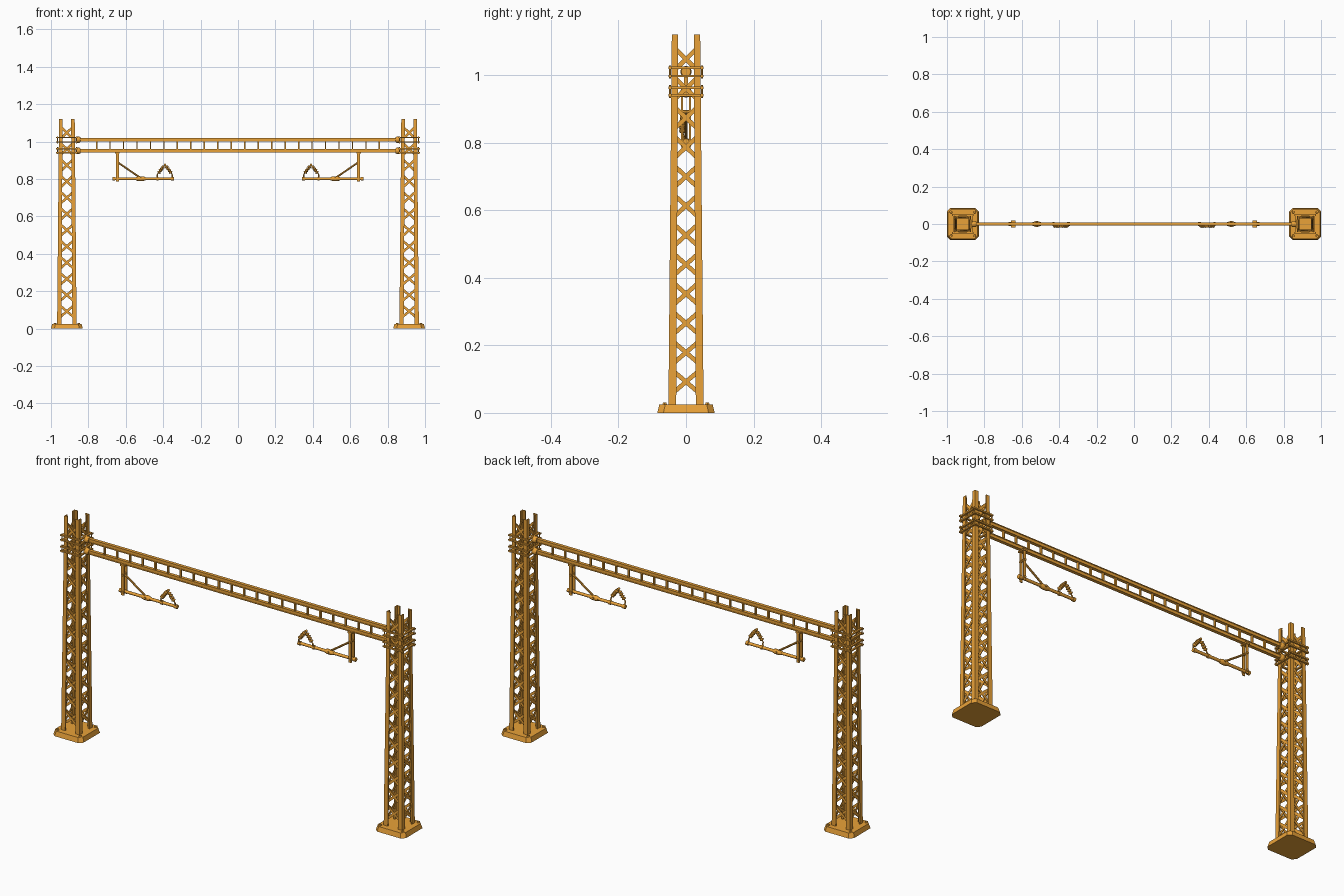
import bpy, bmesh, math
from mathutils import Vector, Matrix

if "Cube" in bpy.data.objects:
    bpy.data.objects.remove(bpy.data.objects["Cube"])

TX = 0.915   # tower centre
mat = bpy.data.materials.new("orange_paint")
mat.diffuse_color = (0.82, 0.36, 0.04, 1)
mat.use_nodes = True
mat.node_tree.nodes["Principled BSDF"].inputs["Base Color"].default_value = mat.diffuse_color


def finish(bm, name, mirror=True, shift=0.0, smooth=False):
    """Turn a bmesh into an object; left-hand parts are mirrored to the right."""
    bmesh.ops.translate(bm, verts=bm.verts, vec=(shift, 0, 0))
    bmesh.ops.recalc_face_normals(bm, faces=bm.faces)
    me = bpy.data.meshes.new(name)
    bm.to_mesh(me)
    bm.free()
    ob = bpy.data.objects.new(name, me)
    bpy.context.collection.objects.link(ob)
    me.materials.append(mat)
    if mirror:
        ob.modifiers.new("mirror", 'MIRROR').use_axis[0] = True
    if smooth:
        bpy.ops.object.select_all(action='DESELECT')
        ob.select_set(True)
        bpy.context.view_layer.objects.active = ob
        bpy.ops.object.shade_smooth_by_angle(angle=math.radians(40))
    return ob


def loft(bm, rings):
    """Skin a list of equal-length point loops and cap both ends."""
    loops = [[bm.verts.new(p) for p in r] for r in rings]
    n = len(loops[0])
    for a, b in zip(loops, loops[1:]):
        for i in range(n):
            bm.faces.new((a[i], a[(i + 1) % n], b[(i + 1) % n], b[i]))
    bm.faces.new(loops[0][::-1])
    bm.faces.new(loops[-1])


def box(bm, c, s):
    bmesh.ops.create_cube(bm, size=1, matrix=Matrix.Translation(c) @ Matrix.Diagonal((*s, 1)))


def bar(bm, a, b, width, thick, normal):
    """Flat bar from a to b; thickness runs along normal."""
    a, b, n = Vector(a), Vector(b), Vector(normal).normalized()
    d = (b - a).normalized()
    side, n = n.cross(d).normalized() * width / 2, n * thick / 2
    loft(bm, [[p + side + n, p - side + n, p - side - n, p + side - n] for p in (a, b)])


def rod(bm, a, b, radii, seg=12):
    """Round rod from a to b with (position, radius) stations."""
    a, b = Vector(a), Vector(b)
    q = (b - a).to_track_quat('Z', 'Y')
    loft(bm, [[a.lerp(b, t) + q @ Vector((r * math.cos(k * math.tau / seg),
              r * math.sin(k * math.tau / seg), 0)) for k in range(seg)] for t, r in radii])


def outer(z):
    """Half width of the tapering tower at height z."""
    return 0.052 - 0.010 * (z - 0.025) / 1.095


# Base plates with cut corners and sloping sides
def octagon(h, c, z):
    return [(x, y, z) for x, y in ((h, c - h), (h, h - c), (h - c, h), (c - h, h),
                                   (-h, h - c), (-h, c - h), (c - h, -h), (h - c, -h))]
bm = bmesh.new()
loft(bm, [octagon(0.085, 0.018, 0), octagon(0.079, 0.018, 0.025)])
finish(bm, "tower_base", shift=-TX)

# Anchor bolts
bm = bmesh.new()
for sx in (-1, 1):
    for sy in (-1, 1):
        p = Vector((sx * 0.063, sy * 0.063, 0.022))
        rod(bm, p, p + Vector((0, 0, 0.009)), [(0, 0.008), (1, 0.006)], 6)
finish(bm, "anchor_bolts", shift=-TX)

# Angle-iron tower legs
bm = bmesh.new()
for sx in (-1, 1):
    for sy in (-1, 1):
        rings = []
        for z, w, t in ((0.022, 0.023, 0.007), (1.12, 0.019, 0.006)):
            o = outer(z)
            rings.append([(sx * (o - u), sy * (o - v), z) for u, v in
                          ((0, 0), (w, 0), (w, t), (t, t), (t, w), (0, w))])
        loft(bm, rings)
finish(bm, "tower_legs", shift=-TX)

# Crossed lacing on all four tower faces
bm = bmesh.new()
for i in range(12):
    z = 0.092 + 0.0868 * i
    for k in range(4):
        rot = Matrix.Rotation(k * math.pi / 2, 3, 'Z')
        for s in (-1, 1):
            off = 0.009 + 0.0015 * s
            h = 0.033 - 0.004 * i / 11
            a = rot @ Vector((-h, off - outer(z), z - s * 0.028))
            b = rot @ Vector((h, off - outer(z), z + s * 0.028))
            bar(bm, a, b, 0.013, 0.003, rot @ Vector((0, -1, 0)))
finish(bm, "tower_lacing", shift=-TX)

# Clamp frames around the towers, with corner bolts
bm = bmesh.new()
for z in (1.021, 0.997, 0.962, 0.940):
    for s in (-1, 1):
        box(bm, (0, s * 0.048, z), (0.114, 0.009, 0.007))
        box(bm, (s * 0.048, 0, z), (0.009, 0.105, 0.007))
finish(bm, "clamp_frames", shift=-TX)
bm = bmesh.new()
for z in (1.009, 0.951):
    for s in (-1, 1):
        for y in (-1, 1):
            rod(bm, (s * 0.051, y * 0.047, z - 0.019), (s * 0.051, y * 0.047, z + 0.019),
                [(0, 0.003), (1, 0.003)], 8)
finish(bm, "clamp_bolts", shift=-TX)

# Ladder beam: two chords and rungs
bm = bmesh.new()
for z in (1.010, 0.950):
    box(bm, (0, 0, z), (1.74, 0.012, 0.018))
    for s in (-1, 1):
        box(bm, (0, 0, z + s * 0.008), (1.74, 0.017, 0.004))
finish(bm, "beam_chords", mirror=False)
bm = bmesh.new()
for k in range(11):
    box(bm, (-0.036 - 0.072 * k, 0, 0.98), (0.007, 0.011, 0.052))
finish(bm, "beam_rungs")

# Beam end collars
bm = bmesh.new()
for z in (1.010, 0.950):
    rod(bm, (-0.866, 0, z), (-0.842, 0, z),
        [(0, 0.014), (0.3, 0.017), (0.7, 0.017), (1, 0.012)], 12)
finish(bm, "beam_collars", smooth=True)

# Hangers below the beam: top plate and twin straps
bm = bmesh.new()
box(bm, (-0.645, 0, 0.939), (0.024, 0.036, 0.008))
for s in (-1, 1):
    box(bm, (-0.645, s * 0.012, 0.862), (0.015, 0.005, 0.154))
for z in (0.890, 0.801):
    rod(bm, (-0.645, -0.019, z), (-0.645, 0.019, z), [(0, 0.006), (1, 0.006)], 8)
finish(bm, "hanger")

# Horizontal cantilever arm with end caps
bm = bmesh.new()
rod(bm, (-0.668, 0, 0.801), (-0.342, 0, 0.801), [(0, 0.0075), (1, 0.0075)])
for x in (-0.664, -0.349):
    rod(bm, (x - 0.006, 0, 0.801), (x + 0.006, 0, 0.801), [(0, 0.0105), (1, 0.0105)])
finish(bm, "cantilever_arm", smooth=True)

# Diagonal brace and its clamp on the arm
bm = bmesh.new()
rod(bm, (-0.645, 0, 0.890), (-0.522, 0, 0.806), [(0, 0.005), (1, 0.005)], 8)
rod(bm, (-0.545, 0, 0.801), (-0.495, 0, 0.801),
    [(0, 0.009), (0.25, 0.0125), (0.75, 0.0125), (1, 0.009)])
rod(bm, (-0.520, -0.016, 0.803), (-0.520, 0.016, 0.803), [(0, 0.006), (1, 0.006)], 8)
finish(bm, "diagonal_brace", smooth=True)

# Insulator pair standing on the arm as an inverted V
bm = bmesh.new()
apex = Vector((-0.391, -0.010, 0.876))
for x in (-0.431, -0.351):
    foot = Vector((x, -0.010, 0.824))
    st = [(0, 0.003), (0.12, 0.003)]
    for k in range(4):
        t = 0.14 + 0.18 * k
        st += [(t, 0.006), (t + 0.04, 0.0105), (t + 0.12, 0.0095), (t + 0.16, 0.006)]
    rod(bm, foot, apex, st + [(0.88, 0.003), (1, 0.003)], 10)
    rod(bm, foot, (x, -0.003, 0.802), [(0, 0.0035), (1, 0.0035)], 8)
    rod(bm, (x - 0.006, 0, 0.801), (x + 0.006, 0, 0.801), [(0, 0.0105), (1, 0.0105)])
rod(bm, apex - Vector((0, 0.008, 0)), apex + Vector((0, 0.008, 0)), [(0, 0.006), (1, 0.006)], 10)
finish(bm, "insulators", smooth=True)
